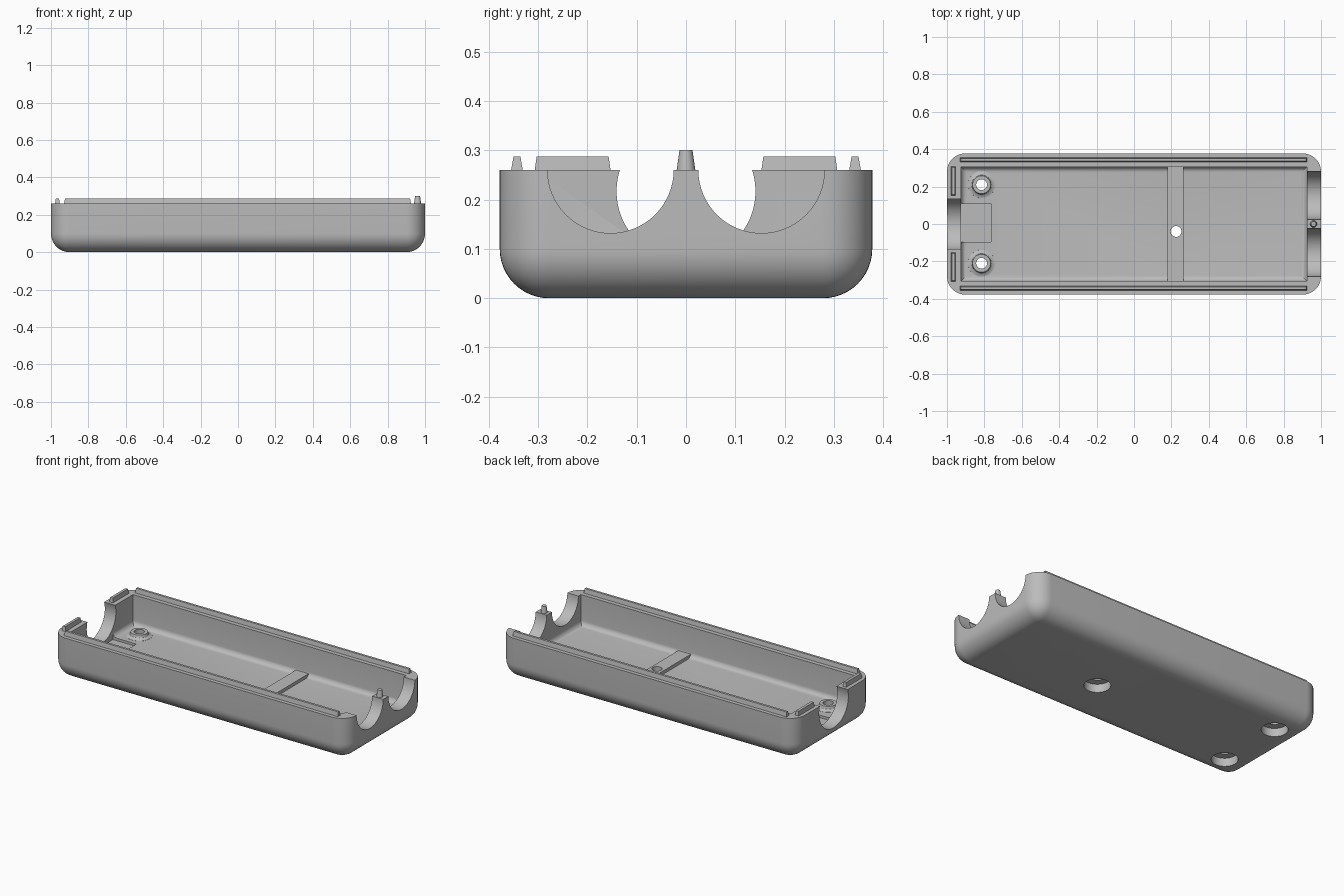
import bpy, bmesh, math
from mathutils import Matrix, Vector

if "Cube" in bpy.data.objects:
    bpy.data.objects.remove(bpy.data.objects["Cube"])

grey = bpy.data.materials.new("plain_grey")
grey.diffuse_color = (0.5, 0.5, 0.5, 1)
grey.use_nodes = True
grey.node_tree.nodes["Principled BSDF"].inputs["Base Color"].default_value = grey.diffuse_color

FLOOR, RIM = 0.075, 0.26


def finish(bm, name):
    bmesh.ops.recalc_face_normals(bm, faces=bm.faces)
    me = bpy.data.meshes.new(name)
    bm.to_mesh(me)
    bm.free()
    me.materials.append(grey)
    ob = bpy.data.objects.new(name, me)
    bpy.context.collection.objects.link(ob)
    return ob


def box(name, x0, x1, y0, y1, z0, z1, taper=0.0):
    """Box whose top is drawn in by taper on every side."""
    bm = bmesh.new()
    bmesh.ops.create_cube(bm, size=1)
    for v in bm.verts:
        t = taper if v.co.z > 0 else 0
        v.co = Vector((x0 + t if v.co.x < 0 else x1 - t,
                       y0 + t if v.co.y < 0 else y1 - t,
                       z0 if v.co.z < 0 else z1))
    return finish(bm, name)


def tub(name, hx, hy, z0, z1, radius, segments, verticals=True):
    """Box rounded along the bottom and, if asked, the upright corners."""
    bm = bmesh.new()
    bmesh.ops.create_cube(bm, size=1)
    for v in bm.verts:
        v.co = Vector((2 * hx * v.co.x, 2 * hy * v.co.y, z0 if v.co.z < 0 else z1))
    edges = []
    for e in bm.edges:
        a, b = (v.co.z for v in e.verts)
        if max(a, b) < z0 + 1e-4 or (verticals and abs(a - b) > 1e-4):
            edges.append(e)
    bmesh.ops.bevel(bm, geom=edges, offset=radius, segments=segments,
                    profile=0.5, affect='EDGES')
    return finish(bm, name)


def cylinder(name, centre, r1, r2, depth, axis='Z', sides=48):
    bm = bmesh.new()
    bmesh.ops.create_cone(bm, cap_ends=True, segments=sides, radius1=r1, radius2=r2, depth=depth)
    rot = Matrix.Rotation(math.pi / 2, 4, 'Y') if axis == 'X' else Matrix()
    bmesh.ops.transform(bm, matrix=Matrix.Translation(centre) @ rot, verts=bm.verts)
    return finish(bm, name)


def lathe(name, x, y, profile, sides=32):
    """Solid of revolution from (radius, height) points."""
    bm = bmesh.new()
    rings = [[bm.verts.new((x + r * math.cos(k * math.tau / sides),
                            y + r * math.sin(k * math.tau / sides), z)) for k in range(sides)]
             for r, z in profile]
    for a, b in zip(rings, rings[1:]):
        for k in range(sides):
            j = (k + 1) % sides
            bm.faces.new((a[k], a[j], b[j], b[k]))
    bm.faces.new(rings[0])
    bm.faces.new(rings[-1])
    return finish(bm, name)


def combine(target, tool, operation):
    mod = target.modifiers.new(operation.lower(), 'BOOLEAN')
    mod.operation, mod.solver, mod.object = operation, 'EXACT', tool
    bpy.context.view_layer.objects.active = target
    bpy.ops.object.modifier_apply(modifier=mod.name)
    bpy.data.objects.remove(tool)


def smooth(ob):
    bpy.ops.object.select_all(action='DESELECT')
    ob.select_set(True)
    bpy.context.view_layer.objects.active = ob
    bpy.ops.object.shade_smooth_by_angle(angle=math.radians(30))


# Open tray with rounded outside and a hollow inside
tray = tub("tray", 1.0, 0.378, 0, RIM, 0.1, 12)
combine(tray, tub("cavity_cutter", 0.925, 0.306, FLOOR, 0.4, 0.03, 6, False), 'DIFFERENCE')

# Shallow pocket in the floor, round slot in the left end, two round notches in the right end
combine(tray, box("pocket_cutter", -0.924, -0.765, -0.095, 0.11, 0.06, 0.2), 'DIFFERENCE')
combine(tray, cylinder("slot_cutter", (-0.99, 0, 0.217), 0.141, 0.141, 0.14, 'X', 64), 'DIFFERENCE')
for s in (-1, 1):
    combine(tray, cylinder("notch_cutter", (0.98, s * 0.153, RIM), 0.128, 0.128, 0.12, 'X', 64),
            'DIFFERENCE')

# Raised cross bar and two flared screw bosses on the floor
combine(tray, box("cross_bar", 0.18, 0.265, -0.32, 0.32, 0.05, 0.095), 'UNION')
SCREWS = [(-0.815, 0.21), (-0.815, -0.21)]
for x, y in SCREWS:
    combine(tray, lathe("boss", x, y, [(0.075, 0.06), (0.072, FLOOR + 0.001), (0.06, 0.079),
                                       (0.052, 0.086), (0.048, 0.1)]), 'UNION')

# Screw holes with wide recesses underneath
for x, y in SCREWS + [(0.225, -0.04)]:
    combine(tray, cylinder("screw_cutter", (x, y, 0.1), 0.029, 0.029, 0.3, sides=24), 'DIFFERENCE')
    combine(tray, cylinder("recess_cutter", (x, y, 0), 0.073, 0.073, 0.1), 'DIFFERENCE')
smooth(tray)

# Tapered locating ridges along the rim
for s, side in ((-1, "front"), (1, "back")):
    box(f"long_ridge_{side}", -0.93, 0.925, s * 0.343 - 0.012, s * 0.343 + 0.012,
        RIM - 0.001, 0.287, 0.005)
    y0, y1 = sorted((s * 0.153, s * 0.307))
    box(f"short_ridge_{side}", -0.978, -0.953, y0, y1, RIM - 0.001, 0.287, 0.004)

# Tapered peg between the right notches
peg = cylinder("locating_peg", (0.96, 0, 0.28), 0.019, 0.013, 0.042, sides=32)
smooth(peg)
